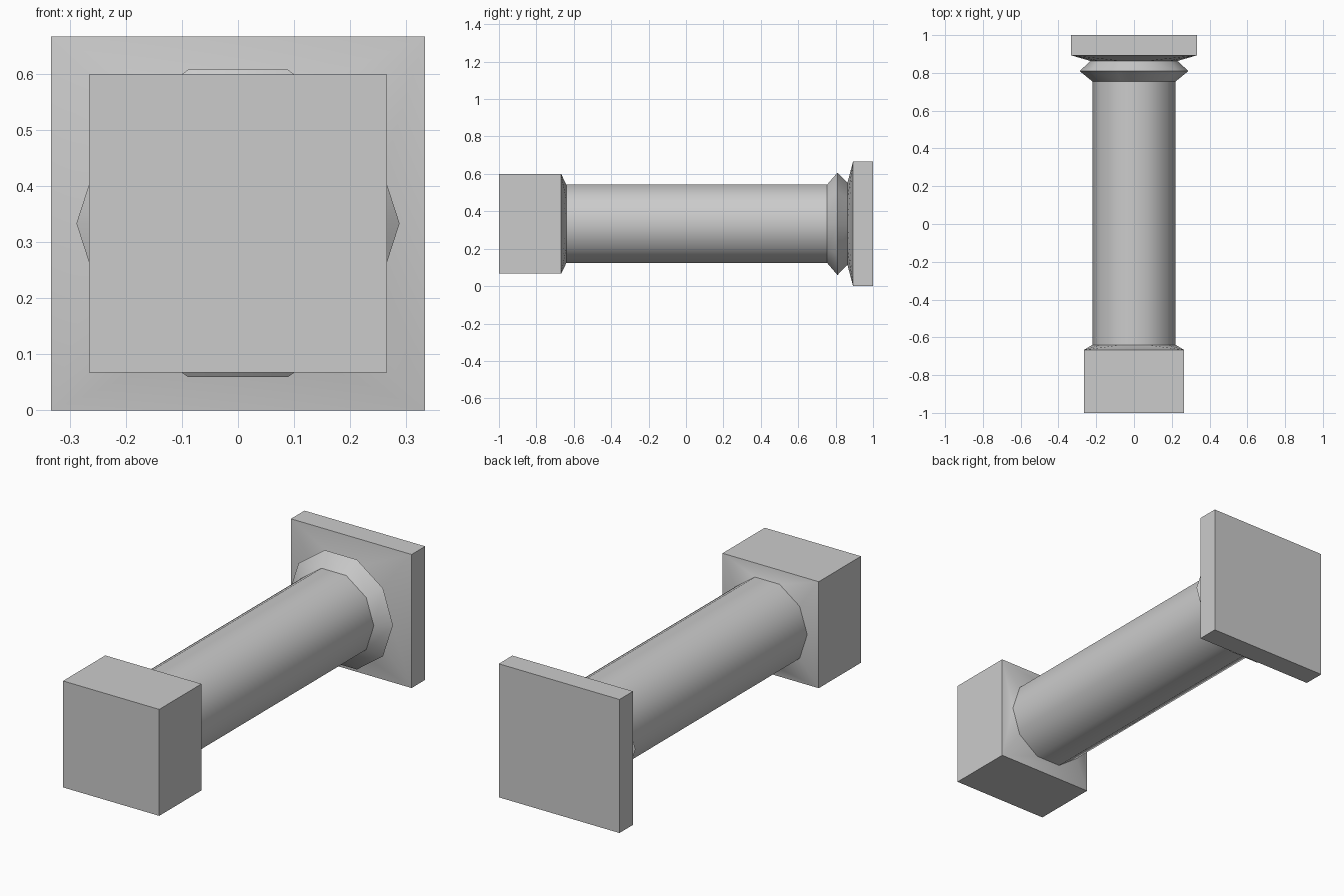
import bpy, bmesh
from math import cos, sin, pi, radians

if "Cube" in bpy.data.objects:
    bpy.data.objects.remove(bpy.data.objects["Cube"])

CZ = 0.333      # height of the column axis
SIDES = 10


def ring(bm, y, r):
    return [bm.verts.new((r * cos(2 * pi * i / SIDES), y,
                          CZ + r * sin(2 * pi * i / SIDES))) for i in range(SIDES)]


def square(bm, y, h):
    return [bm.verts.new((sx * h, y, CZ + sz * h))
            for sx, sz in ((-1, -1), (1, -1), (1, 1), (-1, 1))]


def finish(bm, name):
    bmesh.ops.recalc_face_normals(bm, faces=bm.faces)
    mesh = bpy.data.meshes.new(name)
    bm.to_mesh(mesh)
    bm.free()
    obj = bpy.data.objects.new(name, mesh)
    bpy.context.collection.objects.link(obj)
    bpy.ops.object.select_all(action='DESELECT')
    obj.select_set(True)
    bpy.context.view_layer.objects.active = obj
    bpy.ops.object.shade_smooth_by_angle(angle=radians(40))
    return obj


def end_block(name, y_end, y_inner, half, y_neck, r_neck):
    """Square block that tapers into the ten-sided shaft, open at the shaft."""
    bm = bmesh.new()
    square(bm, y_end, half)
    square(bm, y_inner, half)
    ring(bm, y_neck, r_neck)
    bmesh.ops.convex_hull(bm, input=bm.verts[:])
    cap = [f for f in bm.faces if all(abs(v.co.y - y_neck) < 1e-4 for v in f.verts)]
    bmesh.ops.delete(bm, geom=cap, context='FACES')
    bmesh.ops.dissolve_limit(bm, angle_limit=radians(1),
                             verts=bm.verts[:], edges=bm.edges[:])
    finish(bm, name)


def turned(name, profile):
    """Ten-sided tube through (y, radius) points."""
    bm = bmesh.new()
    rings = [ring(bm, y, r) for y, r in profile]
    for a, b in zip(rings, rings[1:]):
        for i in range(SIDES):
            j = (i + 1) % SIDES
            bm.faces.new((a[i], a[j], b[j], b[i]))
    # the open mesh is wound outwards by recalc in finish
    finish(bm, name)


# Base block, shaft with collar, and capital plate
end_block("base_block", -1.0, -0.667, 0.2655, -0.64, 0.221)
turned("shaft_and_collar", [(-0.64, 0.221), (0.755, 0.221), (0.81, 0.288), (0.863, 0.23)])
end_block("capital_plate", 1.0, 0.893, 0.333, 0.863, 0.23)
